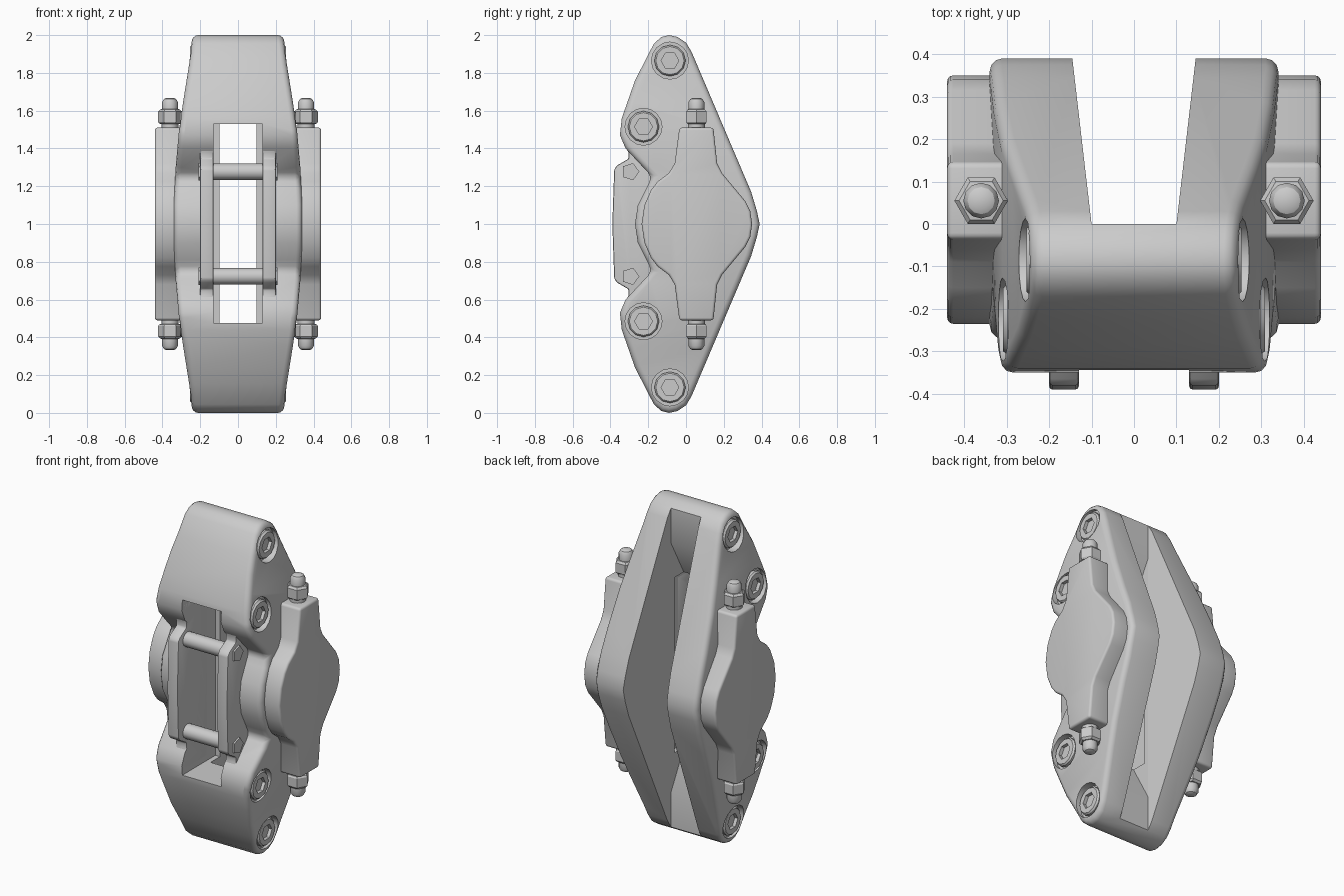
import bpy, bmesh, math
from mathutils import Vector

if "Cube" in bpy.data.objects:
    bpy.data.objects.remove(bpy.data.objects["Cube"])


def finish(name, bm):
    bmesh.ops.recalc_face_normals(bm, faces=bm.faces)
    me = bpy.data.meshes.new(name)
    bm.to_mesh(me)
    bm.free()
    ob = bpy.data.objects.new(name, me)
    bpy.context.collection.objects.link(ob)
    return ob


def prism(name, pts, axis, lo, hi):
    """Extrude a 2D outline along an axis (x: pts are y,z; y: x,z; z: x,y)."""
    def at(p, d):
        return {'x': (d, p[0], p[1]), 'y': (p[0], d, p[1]), 'z': (p[0], p[1], d)}[axis]
    bm = bmesh.new()
    a = [bm.verts.new(at(p, lo)) for p in pts]
    b = [bm.verts.new(at(p, hi)) for p in pts]
    bm.faces.new(a)
    bm.faces.new(b)
    n = len(pts)
    for i in range(n):
        j = (i + 1) % n
        bm.faces.new((a[i], a[j], b[j], b[i]))
    return finish(name, bm)


def lathe(name, rings, axis, centre, flip=1, n=12):
    """Stack of (height, radius, is_hex) rings, capped at both ends."""
    bm, loops = bmesh.new(), []
    for h, r, hexa in rings:
        loop = []
        for i in range(n):
            t = 2 * math.pi * i / n
            k = r * math.cos(math.pi / 6) if hexa and i % 2 else r
            u, v = k * math.cos(t), k * math.sin(t)
            off = (h * flip, u, v) if axis == 'x' else (u, v, h * flip)
            loop.append(bm.verts.new(Vector(centre) + Vector(off)))
        loops.append(loop)
    for a, b in zip(loops, loops[1:]):
        for i in range(n):
            j = (i + 1) % n
            bm.faces.new((a[i], a[j], b[j], b[i]))
    bm.faces.new(loops[0])
    bm.faces.new(loops[-1])
    return finish(name, bm)


def apply(ob, kind, **props):
    m = ob.modifiers.new(kind, kind)
    for k, v in props.items():
        setattr(m, k, v)
    bpy.context.view_layer.objects.active = ob
    bpy.ops.object.modifier_apply(modifier=m.name)


def boolean(ob, other, op='DIFFERENCE'):
    apply(ob, 'BOOLEAN', object=other, operation=op, solver='EXACT')
    bpy.data.objects.remove(other)


def bevel(ob, w, seg=3, ang=30):
    apply(ob, 'BEVEL', width=w, segments=seg, limit_method='ANGLE',
          angle_limit=math.radians(ang))


def mirror_z(left, right):
    """Closed outline from upper left and upper right edges, mirrored about z = 1."""
    up = left + right
    return up + [(y, 2 - z) for y, z in reversed(up) if z > 1.001]


def box(x, y0, y1, z0, z1):
    return prism("cutter", [(y0, z0), (y1, z0), (y1, z1), (y0, z1)], 'x', -x, x)


# Caliper body: side outline intersected with front outline
side = mirror_z(
    [(-.27, 1), (-.255, 1.1), (-.21, 1.19), (-.18, 1.25), (-.32, 1.4), (-.35, 1.47),
     (-.34, 1.56), (-.27, 1.76), (-.17, 1.955), (-.13, 1.99), (-.09, 2)],
    [(-.045, 1.99), (0, 1.96), (.03, 1.91), (.345, 1.17), (.375, 1.07), (.39, 1)])
body = prism("caliper_body", side, 'x', -.5, .5)
wide = [(.24, 2.01), (.258, 1.85), (.29, 1.65), (.312, 1.5), (.33, 1.3), (.34, 1.1)]
wide += [(x, 2 - z) for x, z in reversed(wide)]
wide += [(-x, z) for x, z in reversed(wide)]
boolean(body, prism("cutter", wide, 'y', -.6, .6), 'INTERSECT')
bevel(body, .03)

# Pad rails flanking the front window, running into the body
rail = mirror_z(
    [(-.39, 1), (-.38, 1.29), (-.365, 1.31), (-.305, 1.345), (-.305, 1.38), (-.33, 1.44),
     (-.335, 1.5)], [(-.1, 1.5)])
for s in (1, -1):
    r = prism("pad_rail", rail, 'x', *sorted((s * .13, s * .2)))
    bevel(r, .008, 2)

# Disc slot, deep cavity and front window
boolean(body, prism("cutter", [(-.1, 0), (.1, 0), (.158, .5), (-.158, .5)], 'z', -.1, 2.1))
boolean(body, prism("cutter", [(.1, .07), (-.12, .47), (-.12, 1.53), (.1, 1.93)], 'x', -.099, .099))
boolean(body, box(.13, -.6, -.03, .475, 1.53))

# Counterbores and socket bolts
for sx in (1, -1):
    for sz in (1, -1):
        for y, z, x in ((-.085, .865, .225), (-.225, .515, .28)):
            c = (sx * x, y, 1 + sz * z)
            boolean(body, lathe("cutter", [(0, .098, 0), (.2, .098, 0)], 'x', c, sx, 16))
            lathe("bolt", [(-.01, .083, 0), (.018, .083, 0), (.028, .075, 0),
                           (.028, .047, 1), (.008, .047, 1)], 'x', c, sx)

# Piston housings on both sides
house = mirror_z(
    [(-.235, 1), (-.22, 1.1), (-.185, 1.18), (-.15, 1.225), (-.09, 1.27), (-.06, 1.32),
     (-.035, 1.51)],
    [(.145, 1.51), (.165, 1.32), (.19, 1.27), (.315, 1.12), (.34, 1.07), (.35, 1)])
for s in (1, -1):
    h = prism("piston_housing", house, 'x', *sorted((s * .27, s * .44)))
    bevel(h, .014, 3, 40)

# Bleed screws: collar, hex nut, domed stud
bleed = [(0, .045, 0), (.02, .045, 0), (.021, .056, 1), (.03, .063, 1), (.085, .063, 1),
         (.097, .052, 1), (.098, .042, 0), (.135, .042, 0), (.152, .032, 0), (.158, .02, 0)]
for sx in (1, -1):
    for sz in (1, -1):
        lathe("bleed_screw", bleed, 'z', (sx * .36, .055, 1 + sz * .51), sz)

# Pad retaining pins with five-sided ends
for sz in (1, -1):
    z = 1 + sz * .277
    lathe("pad_pin", [(-.19, .044, 0), (.19, .044, 0)], 'x', (0, -.295, z))
    for s in (1, -1):
        lathe("pin_end", [(0, .048, 0), (.025, .048, 0)], 'x', (s * .185, -.295, z), s, 5)

# Smooth shading with sharp edges kept
for ob in bpy.context.scene.objects:
    ob.select_set(True)
bpy.context.view_layer.objects.active = body
bpy.ops.object.shade_smooth_by_angle(angle=math.radians(32))
